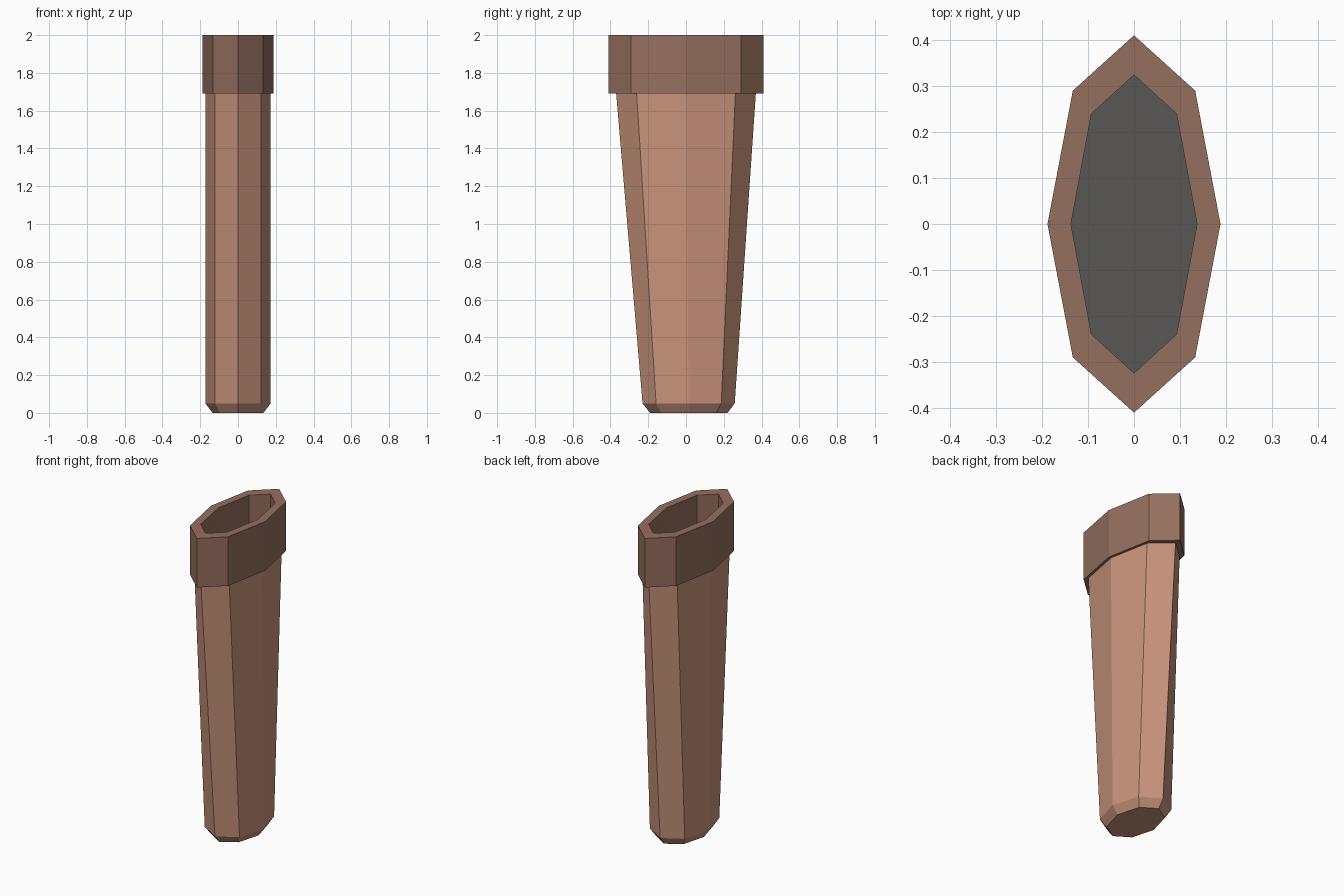
import bpy, bmesh
from math import sin, cos, pi

cube = bpy.data.objects.get("Cube")
if cube:
    bpy.data.objects.remove(cube, do_unlink=True)


def material(name, rgb):
    mat = bpy.data.materials.new(name)
    mat.use_nodes = True
    mat.diffuse_color = (*rgb, 1)
    mat.node_tree.nodes["Principled BSDF"].inputs["Base Color"].default_value = (*rgb, 1)
    return mat


tan = material("tan leather", (0.57, 0.29, 0.195))
brown = material("brown leather", (0.30, 0.16, 0.115))
grey = material("dark grey lining", (0.10, 0.095, 0.092))


def ring(bm, rx, ry, z, y=0.0, dx=0.707, dy=0.707):
    """Eight-sided loop; dx and dy place the diagonal corners."""
    verts = []
    for i in range(8):
        a = i * pi / 4
        if i % 2:
            x, v = (dx if cos(a) > 0 else -dx), (dy if sin(a) > 0 else -dy)
        else:
            x, v = round(cos(a)), round(sin(a))
        verts.append(bm.verts.new((rx * x, y + ry * v, z)))
    return verts


def bridge(bm, lower, upper):
    for i in range(8):
        j = (i + 1) % 8
        bm.faces.new((lower[i], lower[j], upper[j], upper[i]))


def finish(bm, name, *mats):
    bmesh.ops.recalc_face_normals(bm, faces=bm.faces)
    mesh = bpy.data.meshes.new(name)
    bm.to_mesh(mesh)
    bm.free()
    for mat in mats:
        mesh.materials.append(mat)
    obj = bpy.data.objects.new(name, mesh)
    bpy.context.collection.objects.link(obj)


# Tapered sheath body with a chamfered tip and a dark lining on top
bm = bmesh.new()
loops = [ring(bm, 0.135, 0.205, 0, 0.015),
         ring(bm, 0.172, 0.244, 0.05, 0.014),
         ring(bm, 0.172, 0.37, 1.695)]
for lower, upper in zip(loops, loops[1:]):
    bridge(bm, lower, upper)
bm.faces.new(loops[0])
bm.faces.new(loops[-1]).material_index = 1
finish(bm, "sheath_body", tan, grey)

# Hollow collar around the mouth
bm = bmesh.new()
loops = [ring(bm, 0.188, 0.41, 1.69),
         ring(bm, 0.188, 0.41, 2.0),
         ring(bm, 0.137, 0.324, 2.0, dx=0.675, dy=0.74),
         ring(bm, 0.137, 0.324, 1.69, dx=0.675, dy=0.74)]
for i in range(4):
    bridge(bm, loops[i], loops[(i + 1) % 4])
finish(bm, "mouth_collar", brown)
